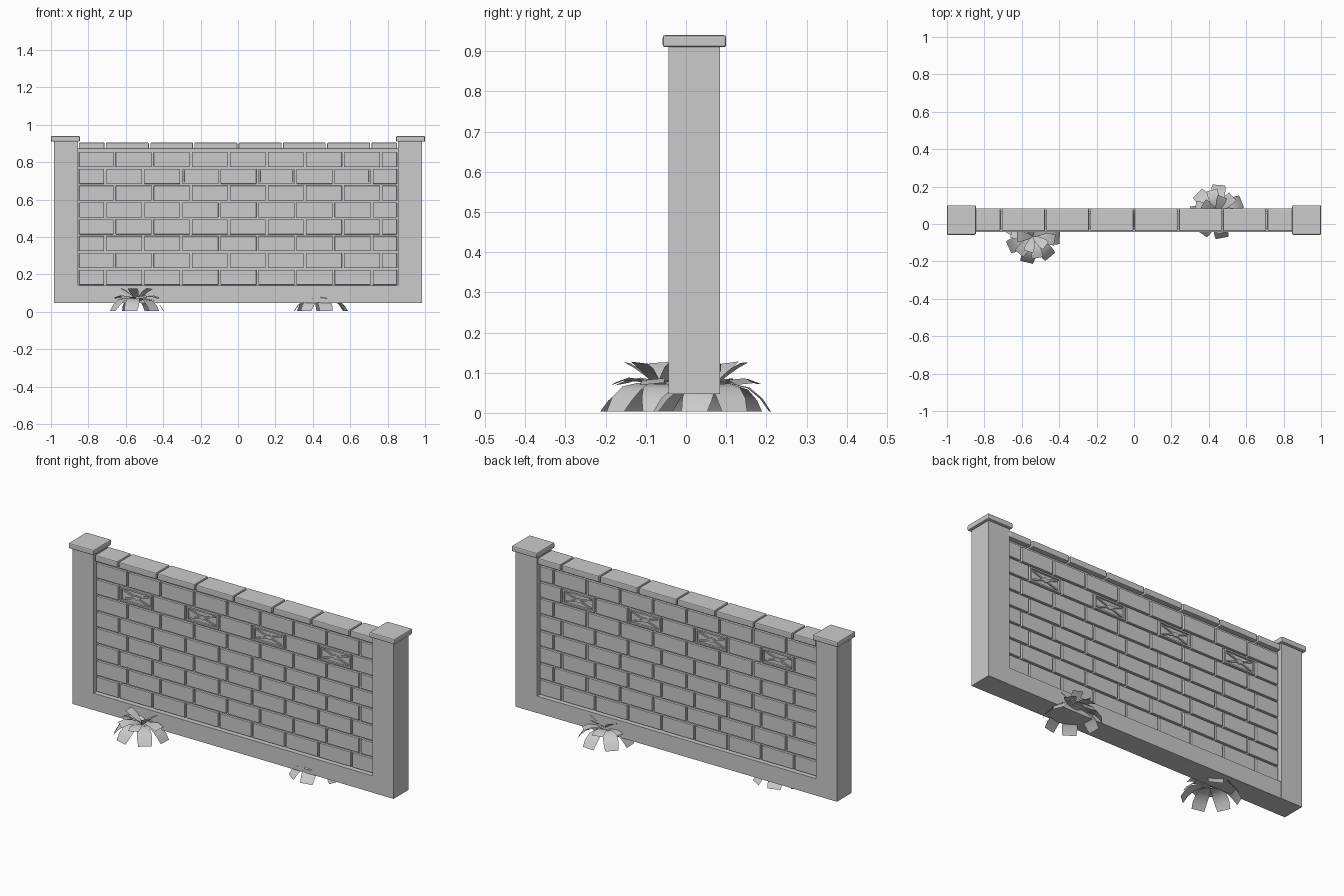
import bpy, bmesh, math, random
from mathutils import Vector

if "Cube" in bpy.data.objects:
    bpy.data.objects.remove(bpy.data.objects["Cube"])

random.seed(4)
YC = 0.021                      # middle of the wall thickness

stone = bpy.data.materials.new("grey stone")
stone.diffuse_color = (0.6, 0.6, 0.6, 1)
stone.use_nodes = True
stone.node_tree.nodes["Principled BSDF"].inputs["Base Color"].default_value = stone.diffuse_color


def finish(name, bm, bevel=0.0):
    me = bpy.data.meshes.new(name)
    bm.to_mesh(me)
    bm.free()
    ob = bpy.data.objects.new(name, me)
    bpy.context.collection.objects.link(ob)
    me.materials.append(stone)
    if bevel:
        mod = ob.modifiers.new("soft edges", 'BEVEL')
        mod.width = bevel
        mod.segments = 2
        mod.limit_method = 'ANGLE'
    return ob


def box(bm, x0, x1, y0, y1, z0, z1):
    vs = bmesh.ops.create_cube(bm, size=1)["verts"]
    for v in vs:
        v.co = Vector(((x0 + x1) / 2 + v.co.x * (x1 - x0),
                       (y0 + y1) / 2 + v.co.y * (y1 - y0),
                       (z0 + z1) / 2 + v.co.z * (z1 - z0)))
    return list({f for v in vs for f in v.link_faces})


# end posts and their caps
for side, s in (("left", -1), ("right", 1)):
    bm = bmesh.new()
    box(bm, *sorted((s * 0.855, s * 0.985)), -0.044, 0.085, 0.047, 0.912)
    finish(side + "_post", bm)
    bm = bmesh.new()
    box(bm, *sorted((s * 0.845, s * 1.0)), -0.058, 0.1, 0.91, 0.94)
    finish(side + "_cap", bm, 0.006)

# plinth along the foot
bm = bmesh.new()
box(bm, -0.86, 0.86, -0.043, 0.084, 0.047, 0.14)
finish("plinth", bm)

# mortar core behind the bricks
bm = bmesh.new()
box(bm, -0.86, 0.86, YC - 0.034, YC + 0.034, 0.13, 0.875)
finish("mortar_core", bm)

# coping stones on top
bm = bmesh.new()
cuts = [-0.855, -0.71, -0.473, -0.237, 0, 0.237, 0.473, 0.71, 0.855]
for a, b in zip(cuts, cuts[1:]):
    box(bm, a + 0.004, b - 0.004, -0.038, 0.083, 0.87, 0.905)
finish("coping_stones", bm, 0.005)

# brick courses, running right through the wall
PITCH, ROW, GAP, HALF = 0.2035, 0.09, 0.006, 0.047
bricks, panels, crosses = bmesh.new(), bmesh.new(), bmesh.new()
for row in range(8):
    z0 = 0.86 - (row + 1) * ROW + 0.005
    z1 = z0 + ROW - 0.01
    start = -0.71 if row % 2 else -0.66
    joints = [-0.855] + [start + i * PITCH for i in range(8)] + [0.855]
    for i, (a, b) in enumerate(zip(joints, joints[1:])):
        a, b = a + GAP, b - GAP
        if row != 1 or i not in (1, 3, 5, 7):
            box(bricks, a, b, YC - HALF, YC + HALF, z0, z1)
            continue
        # decorated brick: sunk panel on both faces
        for f in box(panels, a, b, YC - HALF, YC + HALF, z0, z1):
            f.normal_update()
            if abs(f.normal.y) > 0.9:
                n = f.normal.copy()
                bmesh.ops.inset_region(panels, faces=[f], thickness=0.012)
                bmesh.ops.inset_region(panels, faces=[f], thickness=0.002)
                for v in f.verts:
                    v.co -= n * 0.008
        # raised diagonal cross and centre diamond inside the panel
        cx, cz = (a + b) / 2, (z0 + z1) / 2
        hx, hz = (b - a) / 2 - 0.02, (z1 - z0) / 2 - 0.016
        for y in (YC - HALF + 0.006, YC + HALF - 0.006):
            for s in (-1, 1):
                ang = s * math.atan2(hz, hx)
                ca, sa = math.cos(ang), math.sin(ang)
                faces = box(crosses, -math.hypot(hx, hz), math.hypot(hx, hz),
                            y - 0.004, y + 0.004, -0.004, 0.004)
                for v in {v for f in faces for v in f.verts}:
                    x, z = v.co.x, v.co.z
                    v.co.x, v.co.z = cx + x * ca - z * sa, cz + x * sa + z * ca
            faces = box(crosses, -1, 1, y - 0.005, y + 0.005, -1, 1)
            for v in {v for f in faces for v in f.verts}:
                x, z = v.co.x, v.co.z
                v.co.x, v.co.z = cx + (x + z) * 0.011, cz + (x - z) * 0.007
finish("bricks", bricks, 0.002)
finish("panel_bricks", panels)
finish("panel_crosses", crosses)


# leafy tufts at the foot of the wall
# each tier: leaf count, turn, (radius, height, half width) along the leaf
TIERS = (
    (7, 0.25, ((0.01, 0.06, 0.012), (0.05, 0.072, 0.026),
               (0.09, 0.062, 0.036), (0.122, 0.035, 0.038), (0.143, 0.004, 0.034))),
    (6, 0.7, ((0.005, 0.06, 0.01), (0.045, 0.08, 0.022),
              (0.085, 0.084, 0.03), (0.118, 0.072, 0.03))),
    (5, 0.1, ((0.0, 0.062, 0.008), (0.03, 0.09, 0.018),
              (0.06, 0.112, 0.026), (0.085, 0.125, 0.026))),
)


def tuft(name, cx, cy, turn):
    bm = bmesh.new()
    for count, offset, path in TIERS:
        for k in range(count):
            ang = turn + offset + k * math.tau / count + random.uniform(-0.12, 0.12)
            out = Vector((math.cos(ang), math.sin(ang), 0))
            across = Vector((-out.y, out.x, 0))
            tilt = random.uniform(-0.15, 0.15)
            rows = []
            for r, z, w in path:
                mid = Vector((cx, cy, z)) + out * r
                rows.append([bm.verts.new(mid + across * w * s
                                          + Vector((0, 0, max(-z, s * w * tilt * (z > 0.03)))))
                             for s in (-1, 1)])
            for p, q in zip(rows, rows[1:]):
                bm.faces.new((p[0], q[0], q[1], p[1]))
    ob = finish(name, bm)
    for poly in ob.data.polygons:
        poly.use_smooth = True


tuft("front_leaf_tuft", -0.54, -0.066, math.pi + 1.15)
tuft("back_leaf_tuft", 0.443, 0.066, 1.15)
